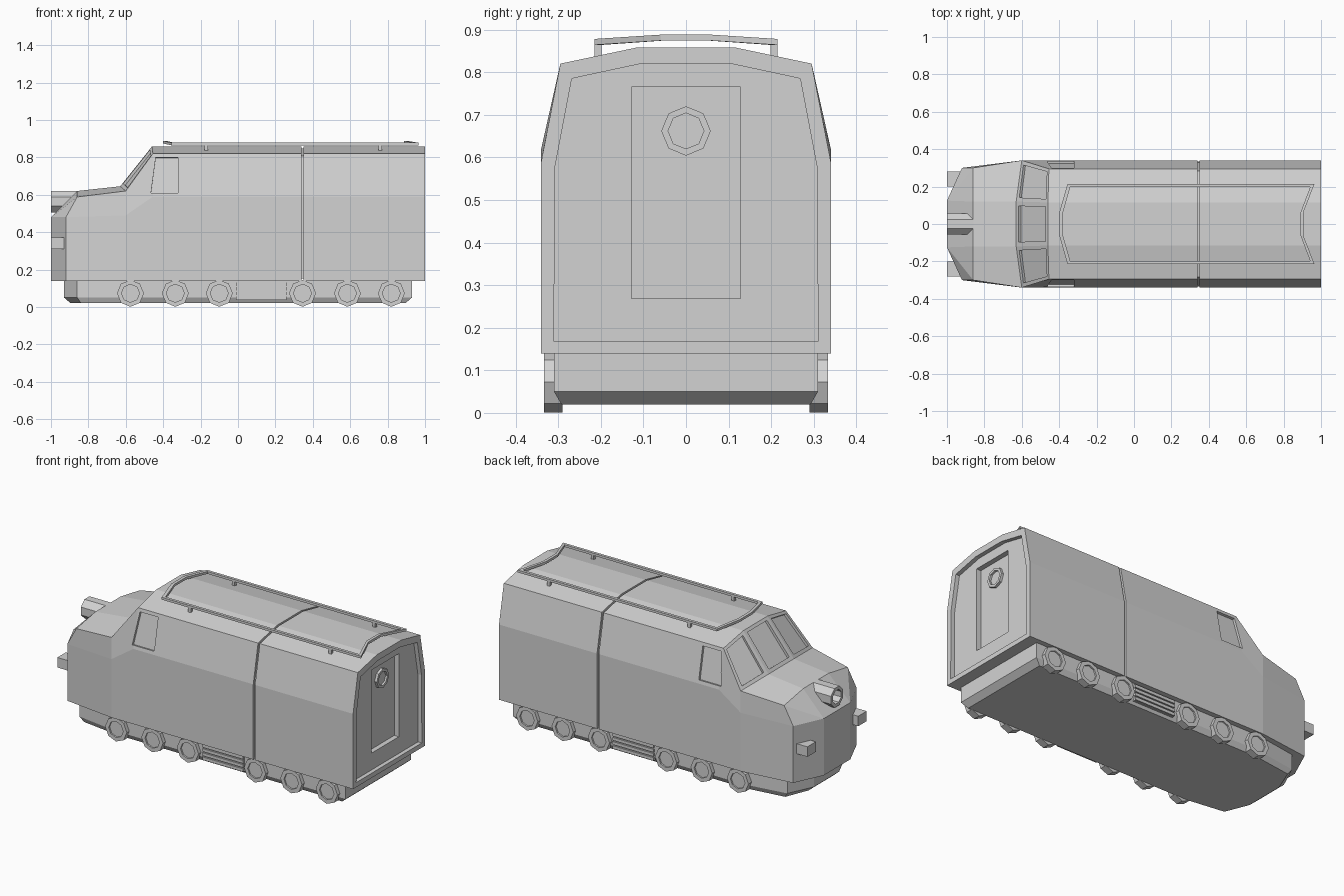
import bpy, bmesh, math
from mathutils import Vector, geometry

if "Cube" in bpy.data.objects:
    bpy.data.objects.remove(bpy.data.objects["Cube"])

GREY = bpy.data.materials.new("light_grey")
GREY.diffuse_color = (0.65, 0.65, 0.65, 1)
GREY.use_nodes = True
GREY.node_tree.nodes["Principled BSDF"].inputs["Base Color"].default_value = GREY.diffuse_color


def finish(name, bm):
    bmesh.ops.remove_doubles(bm, verts=bm.verts, dist=1e-5)
    bmesh.ops.recalc_face_normals(bm, faces=bm.faces)
    me = bpy.data.meshes.new(name)
    bm.to_mesh(me)
    bm.free()
    me.materials.append(GREY)
    ob = bpy.data.objects.new(name, me)
    bpy.context.collection.objects.link(ob)
    return ob


def loft(name, rings, closed=False):
    """Skin a list of equal-length rings; cap the ends unless closed."""
    bm = bmesh.new()
    rows = [[bm.verts.new(p) for p in r] for r in rings]
    n = len(rows[0])
    pairs = list(zip(rows, rows[1:])) + ([(rows[-1], rows[0])] if closed else [])
    for a, b in pairs:
        for i in range(n):
            j = (i + 1) % n
            bm.faces.new((a[i], a[j], b[j], b[i]))
    if not closed:
        bm.faces.new(rows[0])
        bm.faces.new(rows[-1])
    return finish(name, bm)


def mirrored(half):
    """Half section on +y, bottom to top, completed across y = 0."""
    return half + [(x, -y, z) for x, y, z in reversed(half)]


def box(name, x0, x1, y0, y1, z0, z1):
    return loft(name, [[(x, y0, z0), (x, y1, z0), (x, y1, z1), (x, y0, z1)] for x in (x0, x1)])


def lathe(name, centre, axis, profile, phase=0.0):
    """Eight-sided turned part; profile is (distance along axis, radius)."""
    axis = Vector(axis)
    up = Vector((0, 0, 1))
    side = axis.cross(up)
    angles = [math.pi / 4 * (k + phase) for k in range(8)]
    return loft(name, [[Vector(centre) + axis * d + (up * math.cos(a) + side * math.sin(a)) * r
                        for a in angles] for d, r in profile])


def recess(target, pts, depth):
    """Cut a polygon lying on a surface straight into it."""
    pts = [Vector(p) for p in pts]
    n = geometry.normal(pts)
    mid = sum(pts, Vector()) / len(pts)
    if n.dot(mid - Vector((0, 0, 0.45))) < 0:
        n = -n
    cutter = loft("cutter", [[p - n * depth for p in pts], [p + n * 0.04 for p in pts]])
    cutter.hide_render = True
    mod = target.modifiers.new("cut", 'BOOLEAN')
    mod.object, mod.operation, mod.solver = cutter, 'DIFFERENCE', 'EXACT'
    bpy.context.view_layer.objects.active = target
    bpy.ops.object.modifier_apply(modifier=mod.name)
    bpy.data.objects.remove(cutter)


def section(x, s=0.0):
    """Main hull section, shrunk by s."""
    return mirrored([(x, .34 - s, .14 + s), (x, .34 - s, .59), (x, .295 - s, .82 - s), (x, .115, .858 - s)])


# hull: cab and nose in front of the joint, rear body behind it, slim core between
BASE_IN, BASE_OUT = (-.63, .12, .645), (-.60, .34, .62)
TOP_IN, TOP_OUT = (-.46, .115, .858), (-.455, .295, .82)
TIP = (-1, .125, .48)
front_body = loft("front_body", [
    mirrored([(-1, .125, .14), TIP, TIP, TIP]),
    mirrored([(-.92, .30, .14), (-.92, .30, .48), (-.86, .30, .588), (-.86, .12, .62)]),
    mirrored([(-.60, .34, .14), (-.60, .34, .49), BASE_OUT, BASE_IN]),
    mirrored([(-.455, .34, .14), (-.455, .34, .59), TOP_OUT, TOP_IN]),
    section(.339)])
rear_body = loft("rear_body", [section(.351), section(1)])
loft("joint_core", [section(.32, .012), section(.37, .012)])


# windscreen panes
def pane(quad, m):
    a, b, c, d = map(Vector, quad)
    def at(u, v):
        return a.lerp(b, u).lerp(d.lerp(c, u), v)
    return [at(m, .08), at(1 - m, .08), at(1 - m, .93), at(m, .93)]


def flip(pts):
    return [(p[0], -p[1], p[2]) for p in pts]


side_pane = pane((BASE_IN, BASE_OUT, TOP_OUT, TOP_IN), .1)
recess(front_body, pane((flip([BASE_IN])[0], BASE_IN, TOP_IN, flip([TOP_IN])[0]), .1), .015)

# cab side windows
side_window = [(x, .34 - (z - .59) * .1957, z)
               for x, z in ((-.465, .61), (-.44, .80), (-.32, .80), (-.32, .61))]
for shape in (side_pane, side_window):
    recess(front_body, shape, .014)
    recess(front_body, flip(shape), .014)

# rear end: framed panel, door and porthole
recess(rear_body, mirrored([(1, .31, .168), (1, .308, .575), (1, .268, .785), (1, .105, .82)]), .025)
recess(rear_body, mirrored([(.975, .128, .268), (.975, .128, .765)]), .03)
lathe("door_porthole", (.94, 0, .662), (1, 0, 0),
      [(0, .058), (.02, .058), (.02, .042), (.008, .042)])


# underframe skirt with chamfered lower edge
def plan(z, s):
    half = [(-.93 + s, .12), (-.86 + s * .6, .27 - s * .3), (-.60, .31 - s * .5), (.93 - s, .31 - s * .5)]
    return [(x, y, z) for x, y in half] + [(x, -y, z) for x, y in reversed(half)]


skirt = loft("underframe", [plan(.02, .035), plan(.05, 0), plan(.145, 0)])

# wheels and side vents
for s in (-1, 1):
    for x in (-.575, -.335, -.1, .345, .585, .82):
        lathe("wheel", (x, s * .29, .073), (0, s, 0),
              [(0, .072), (.043, .072), (.043, .048), (.034, .048)])
    for k in range(4):
        z = .038 + k * .025
        box("vent_slat", -.01, .26, s * .30, s * .322, z, z + .018)
    box("vent_panel", -.01, .26, s * .30, s * .314, .036, .133)

    # nose side lamps
    box("side_lamp", -1, -.88, s * .20, s * .28, .31, .37)

    # roof rail posts
    for x in (-.17, .76):
        box("rail_post", x - .009, x + .009, s * .198, s * .215, .83, .868)

# nose headlamp
lathe("headlamp", (-.80, 0, .563), (-1, 0, 0),
      [(0, .062), (.20, .062), (.20, .042), (.15, .042)], .5)

# roof rail loop
outer = [(-.4, .06), (-.355, .215), (.965, .215), (.905, .06)]
inner = [(-.382, .055), (-.341, .198), (.942, .198), (.888, .055)]
stations = []
for (ox, oy), (ix, iy) in zip(outer, inner):
    top = .888 if oy < .1 else .878
    stations.append([(ox, oy, top), (ix, iy, top), (ix, iy, top - .014), (ox, oy, top - .014)])
loft("roof_rail", stations + [flip(s) for s in reversed(stations)], closed=True)
